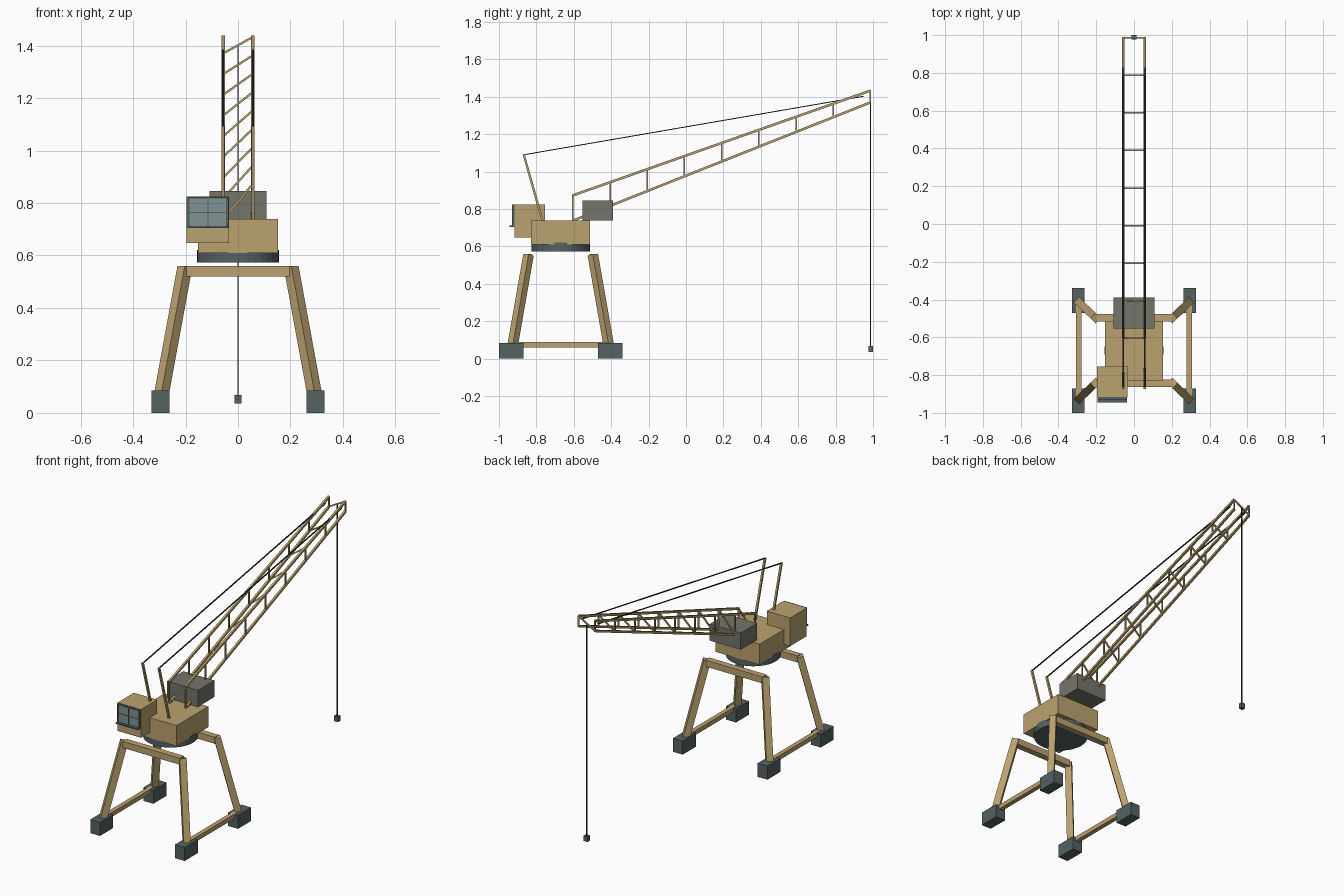
import bpy, bmesh, math
from mathutils import Vector

if "Cube" in bpy.data.objects:
    bpy.data.objects.remove(bpy.data.objects["Cube"])


def material(name, rgb):
    m = bpy.data.materials.new(name)
    m.diffuse_color = (*rgb, 1)
    m.use_nodes = True
    m.node_tree.nodes["Principled BSDF"].inputs["Base Color"].default_value = m.diffuse_color
    return m


TAN = material("tan paint", (0.50, 0.365, 0.16))
SLATE = material("slate steel", (0.09, 0.122, 0.122))
GREY = material("ballast grey", (0.178, 0.178, 0.15))
GLASS = material("window glass", (0.215, 0.29, 0.29))
CABLE = material("dark cable", (0.025, 0.03, 0.035))


def finish(name, bm, mat):
    me = bpy.data.meshes.new(name)
    bm.to_mesh(me)
    bm.free()
    me.materials.append(mat)
    ob = bpy.data.objects.new(name, me)
    bpy.context.collection.objects.link(ob)
    return ob


def box(name, x, y, z, mat):
    """Box from (min, max) ranges."""
    bm = bmesh.new()
    bmesh.ops.create_cube(bm, size=1)
    for v in bm.verts:
        v.co = [(r[0] + r[1]) / 2 + c * (r[1] - r[0]) for c, r in zip(v.co, (x, y, z))]
    return finish(name, bm, mat)


def bar(name, a, b, w, mat, h=None):
    """Rectangular bar between two points."""
    a, b = Vector(a), Vector(b)
    bm = bmesh.new()
    bmesh.ops.create_cube(bm, size=1)
    for v in bm.verts:
        v.co = (v.co.x * w, v.co.y * (h or w), v.co.z * (b - a).length)
    ob = finish(name, bm, mat)
    ob.location = (a + b) / 2
    ob.rotation_mode = 'QUATERNION'
    ob.rotation_quaternion = (b - a).to_track_quat('Z', 'Y')
    return ob


CY = -0.67  # centre of the portal base

# Portal: feet, splayed legs, top and bottom beams
for sx in (-1, 1):
    for sy in (-1, 1):
        fx, fy = sx * 0.295, CY + sy * 0.265
        box("foot", (fx - 0.034, fx + 0.034), (fy - 0.065, fy + 0.065), (0, 0.085), SLATE)
        bar("leg", (sx * 0.292, CY + sy * 0.257, 0.07),
            (sx * 0.203, CY + sy * 0.172, 0.555), 0.04, TAN)
    bar("bottom_beam", (sx * 0.293, CY - 0.25, 0.074), (sx * 0.293, CY + 0.25, 0.074), 0.028, TAN)
for sy in (-1, 1):
    y = CY + sy * 0.173
    box("top_beam", (-0.2, 0.2), (y - 0.02, y + 0.02), (0.519, 0.56), TAN)

# Slewing ring
bm = bmesh.new()
bmesh.ops.create_cone(bm, cap_ends=True, segments=32, radius1=0.157, radius2=0.157, depth=0.047)
ring = finish("slewing_ring", bm, SLATE)
ring.location = (0, CY, 0.5965)

# Machinery house and counterweight
box("machinery_house", (-0.153, 0.153), (-0.828, -0.513), (0.61, 0.74), TAN)
box("counterweight", (-0.108, 0.108), (-0.553, -0.39), (0.74, 0.845), GREY)

# Cab with framed window and ledge
box("cab", (-0.197, -0.034), (-0.917, -0.755), (0.647, 0.825), TAN)
wx, wz = (-0.189, -0.041), (0.708, 0.82)
box("window", wx, (-0.925, -0.916), wz, GLASS)
for x in wx:
    box("window_frame_side", (x - 0.004, x + 0.004), (-0.929, -0.916), wz, SLATE)
for z in wz:
    box("window_frame_rail", (wx[0] - 0.004, wx[1] + 0.004), (-0.929, -0.916), (z - 0.003, z + 0.003), SLATE)
mx, mz = sum(wx) / 2, sum(wz) / 2
box("window_bar_upright", (mx - 0.002, mx + 0.002), (-0.927, -0.92), wz, SLATE)
box("window_bar_cross", wx, (-0.927, -0.92), (mz - 0.002, mz + 0.002), SLATE)
box("window_ledge", (wx[0] - 0.003, wx[1] + 0.003), (-0.944, -0.916), (0.704, 0.711), SLATE)

# Lattice jib
Y0, Y1, BAYS, JX = -0.605, 0.986, 8, 0.057


def top_z(t):
    return 0.873 + t * 0.56


def low_z(t):
    return 0.738 + t * 0.632


for sx in (-1, 1):
    x = sx * JX
    bar("jib_top_chord", (x, Y0, top_z(0)), (x, Y1, top_z(1)), 0.013, TAN)
    bar("jib_bottom_chord", (x, Y0, low_z(0)), (x, Y1, low_z(1)), 0.013, TAN)
    # Stay mast and stay cable
    bar("stay_mast", (x, -0.765, 0.73), (x, -0.868, 1.093), 0.012, TAN)
    bar("stay_cable", (x, -0.868, 1.09), (x, 0.95, 1.403), 0.007, CABLE, 0.005)
for i in range(BAYS + 1):
    t = i / BAYS
    y = Y0 + t * (Y1 - Y0)
    for sx in (-1, 1):
        bar("jib_post", (sx * JX, y, low_z(t)), (sx * JX, y, top_z(t)), 0.008, TAN)
    bar("jib_brace", (-JX, y, low_z(t)), (JX, y, top_z(t)), 0.008, TAN)

# Hoist rope and hook block
bar("hoist_rope", (0, 0.987, 0.06), (0, 0.987, 1.4), 0.005, CABLE)
box("hook_block", (-0.014, 0.014), (0.976, 1.0), (0.035, 0.068), SLATE)
